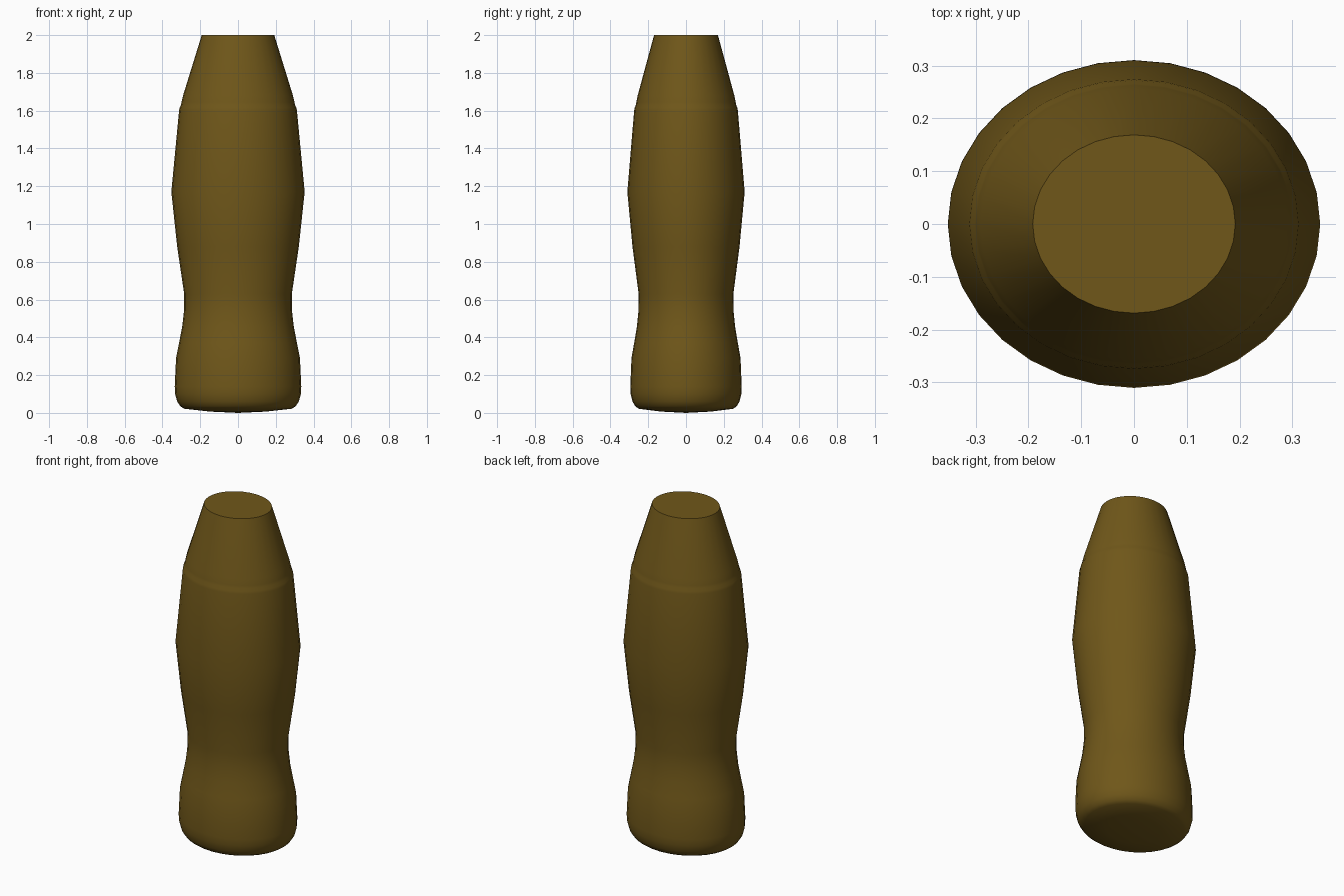
import bpy, bmesh, math

if "Cube" in bpy.data.objects:
    bpy.data.objects.remove(bpy.data.objects["Cube"])

SEGMENTS = 32
DEPTH = 0.88  # oval cross-section: depth relative to width

# Half-width and height, from bottom centre to mouth
profile = [(0.0, 0.0), (0.15, 0.007), (0.285, 0.022), (0.305, 0.035),
           (0.322, 0.06), (0.333, 0.10), (0.335, 0.14), (0.328, 0.29),
           (0.312, 0.37), (0.295, 0.46), (0.286, 0.54), (0.285, 0.63),
           (0.322, 0.88), (0.353, 1.17), (0.312, 1.60), (0.309, 1.615),
           (0.302, 1.63), (0.299, 1.645), (0.291, 1.68), (0.192, 2.0)]


def lathe(name, points):
    bm = bmesh.new()
    rings = []
    for r, z in points:
        if r == 0:
            rings.append([bm.verts.new((0, 0, z))] * SEGMENTS)
        else:
            rings.append([bm.verts.new((r * math.cos(a), r * DEPTH * math.sin(a), z))
                          for a in (2 * math.pi * i / SEGMENTS for i in range(SEGMENTS))])
    for low, high in zip(rings, rings[1:]):
        for i in range(SEGMENTS):
            j = (i + 1) % SEGMENTS
            quad = [low[i], low[j], high[j], high[i]]
            bm.faces.new(list(dict.fromkeys(quad)))
    bm.faces.new(rings[-1])  # flat top
    bmesh.ops.recalc_face_normals(bm, faces=bm.faces)
    mesh = bpy.data.meshes.new(name)
    bm.to_mesh(mesh)
    bm.free()
    obj = bpy.data.objects.new(name, mesh)
    bpy.context.collection.objects.link(obj)
    return obj


# Bottle body
body = lathe("bottle_body", profile)
bpy.context.view_layer.objects.active = body
body.select_set(True)
bpy.ops.object.shade_smooth_by_angle(angle=math.radians(40))

# Brown colour
brown = bpy.data.materials.new("brown")
brown.diffuse_color = (0.16, 0.095, 0.01, 1)
brown.use_nodes = True
brown.node_tree.nodes["Principled BSDF"].inputs["Base Color"].default_value = brown.diffuse_color
body.data.materials.append(brown)
